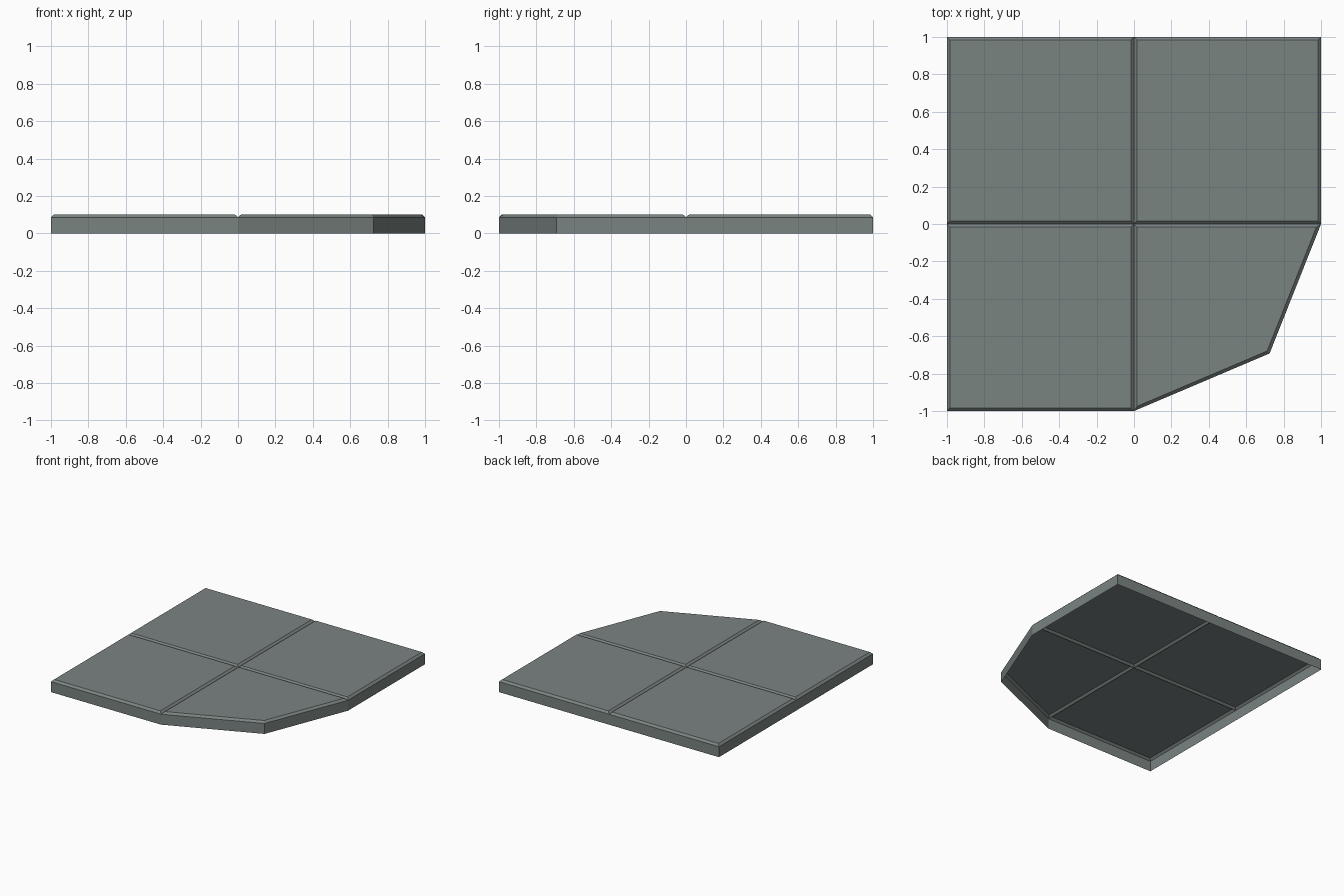
import bpy, bmesh
from mathutils import Vector

if "Cube" in bpy.data.objects:
    bpy.data.objects.remove(bpy.data.objects["Cube"])

H, EDGE_Z, INSET = 0.102, 0.086, 0.017

stone = bpy.data.materials.new("grey_stone")
stone.diffuse_color = (0.195, 0.23, 0.222, 1)
stone.use_nodes = True
stone.node_tree.nodes["Principled BSDF"].inputs["Base Color"].default_value = stone.diffuse_color


def inset(pts, d):
    """Offset a counter-clockwise convex polygon inward by d."""
    out = []
    n = len(pts)
    for i in range(n):
        p = Vector(pts[i])
        a = (p - Vector(pts[i - 1])).normalized()
        b = (Vector(pts[(i + 1) % n]) - p).normalized()
        na, nb = Vector((-a.y, a.x)), Vector((-b.y, b.x))
        out.append(p + (na + nb) * d / (1 + na.dot(nb)))
    return out


# four slabs around the centre, the front right one with a clipped corner
slabs = [
    [(0, 0), (1, 0), (1, 1), (0, 1)],
    [(-1, 0), (0, 0), (0, 1), (-1, 1)],
    [(-1, -1), (0, -1), (0, 0), (-1, 0)],
    [(0, -1), (0.725, -0.692), (1, 0), (0, 0)],
]

bm = bmesh.new()
for pts in slabs:
    n = len(pts)
    edge = [bm.verts.new((x, y, EDGE_Z)) for x, y in pts]
    top = [bm.verts.new((p.x, p.y, H)) for p in inset(pts, INSET)]
    foot = [bm.verts.new((x, y, 0)) for x, y in pts]
    # flat top and sloped rim
    bm.faces.new(top)
    for i in range(n):
        j = (i + 1) % n
        bm.faces.new((edge[i], edge[j], top[j], top[i]))
        # outer wall only, the underside stays open
        a, b = pts[i], pts[j]
        seam = (a[0] == 0 and b[0] == 0) or (a[1] == 0 and b[1] == 0)
        if not seam:
            bm.faces.new((foot[i], foot[j], edge[j], edge[i]))

bmesh.ops.remove_doubles(bm, verts=bm.verts[:], dist=0.0005)
bmesh.ops.delete(bm, geom=[v for v in bm.verts if not v.link_faces], context='VERTS')

me = bpy.data.meshes.new("floor_slabs")
bm.to_mesh(me)
bm.free()
me.materials.append(stone)
bpy.context.collection.objects.link(bpy.data.objects.new("floor_slabs", me))
